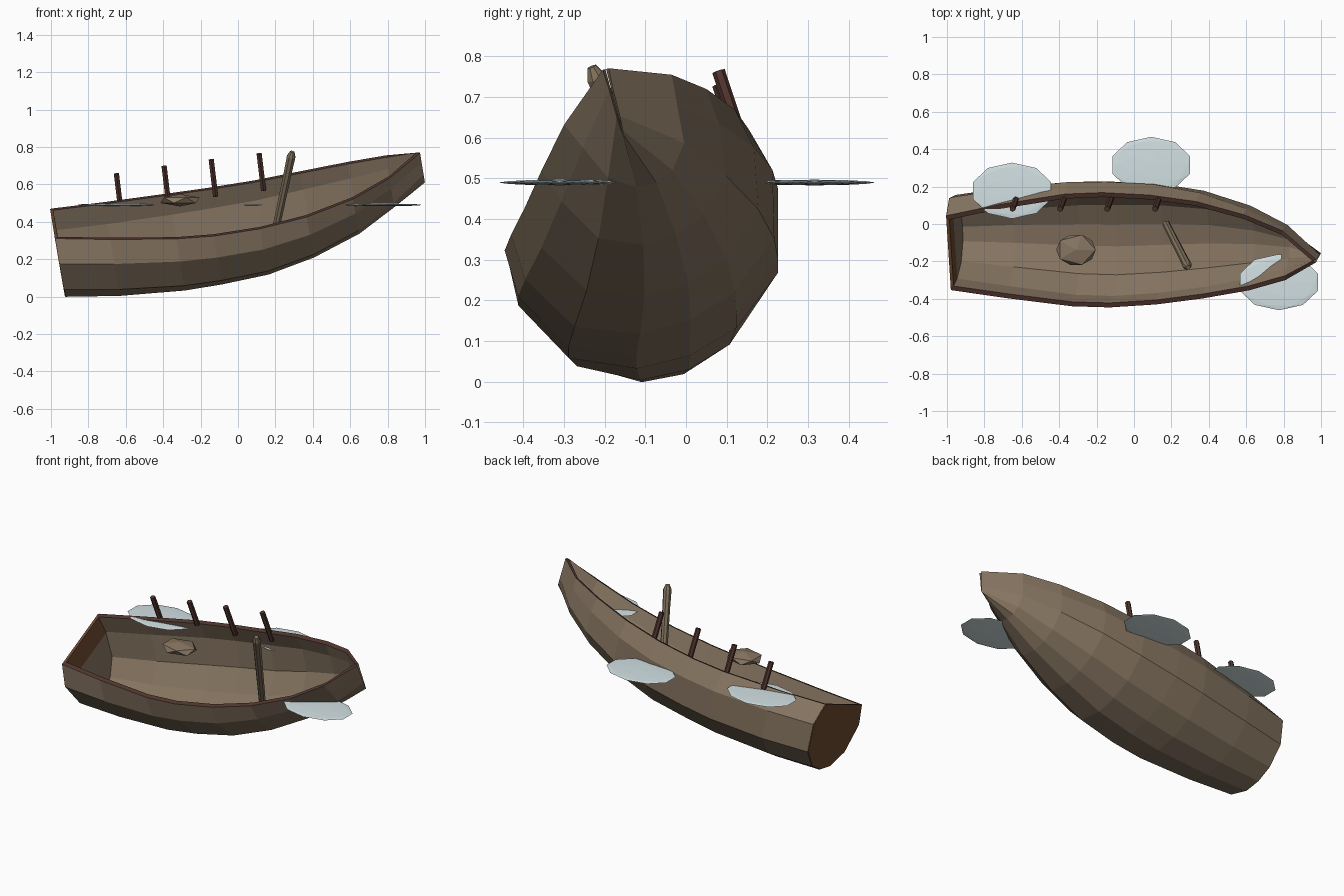
import bpy, bmesh, math
from mathutils import Vector

if "Cube" in bpy.data.objects:
    bpy.data.objects.remove(bpy.data.objects["Cube"])


def mat(name, rgb):
    m = bpy.data.materials.new(name)
    m.diffuse_color = (*rgb, 1)
    m.use_nodes = True
    m.node_tree.nodes["Principled BSDF"].inputs["Base Color"].default_value = m.diffuse_color
    return m


WOOD = mat("weathered wood", (0.24, 0.178, 0.12))
RIM = mat("dark red wood", (0.085, 0.037, 0.029))
TRANSOM = mat("brown stern board", (0.155, 0.070, 0.030))
OAR = mat("oar wood", (0.22, 0.172, 0.112))
PALE = mat("pale blue grey", (0.65, 0.75, 0.77))


def make(name, bm, *mats):
    bmesh.ops.recalc_face_normals(bm, faces=bm.faces)
    me = bpy.data.meshes.new(name)
    bm.to_mesh(me)
    bm.free()
    for m in mats:
        me.materials.append(m)
    ob = bpy.data.objects.new(name, me)
    bpy.context.collection.objects.link(ob)
    return ob


# hull stations: x, near gunwale y z, far gunwale y z, depth, fullness
STATIONS = [
    (-0.988, -0.354, 0.310, 0.045, 0.470, 0.400, 1.20),
    (-0.70, -0.396, 0.305, 0.105, 0.505, 0.405, 1.10),
    (-0.35, -0.440, 0.308, 0.160, 0.552, 0.395, 1.02),
    (-0.15, -0.446, 0.323, 0.168, 0.580, 0.382, 1.00),
    (0.10, -0.430, 0.362, 0.155, 0.620, 0.370, 1.00),
    (0.35, -0.398, 0.425, 0.120, 0.670, 0.338, 0.97),
    (0.60, -0.355, 0.520, 0.050, 0.720, 0.290, 0.92),
    (0.80, -0.300, 0.632, -0.035, 0.755, 0.225, 0.84),
    (0.973, -0.205, 0.767, -0.190, 0.771, 0.165, 0.60),
]
# half section: breadth share, depth share (gunwale to keel)
HALF = [(1, 0), (1.04, 0.31), (0.84, 0.73), (0.40, 0.95), (0, 1)]


def section(st, inset=0.0, dx=0.0, full=None):
    x, ny, nz, fy, fz, depth, own = st
    full = full or own
    across = Vector((0, fy - ny, fz - nz))
    b = across.length / 2
    across.normalize()
    down = Vector((0.16, across.z, -across.y))
    mid = Vector((x + dx, (ny + fy) / 2, (nz + fz) / 2))
    k = max(b - inset, 0.001) / b
    pts = []
    for side in (-1, 1):
        rows = HALF if side < 0 else HALF[-2::-1]
        for w, d in rows:
            u = side * w * b * k * (full if d > 0 else 1)
            p = mid + across * u + down * d * (depth - inset)
            p.x -= 0.06 * u
            pts.append(p)
    return pts


# hull: closed shell of outer skin, inner skin and dark rim
bm = bmesh.new()
rings = []
for i, st in enumerate(STATIONS):
    tip = i == len(STATIONS) - 1
    inner = section(st, 0.026, -0.02 if tip else 0, min(st[6], 0.98))
    loop = section(st) + inner[::-1]
    rings.append([bm.verts.new(p) for p in loop])
n = len(rings[0])
for a, c in zip(rings, rings[1:]):
    for j in range(n):
        k = (j + 1) % n
        f = bm.faces.new((a[j], a[k], c[k], c[j]))
        f.material_index = 1 if j in (n // 2 - 1, n - 1) else 0
for ring in (rings[0], rings[-1]):
    for j in range(n // 2 - 1):
        bm.faces.new((ring[j], ring[j + 1], ring[n - 2 - j], ring[n - 1 - j]))
make("hull", bm, WOOD, RIM)

# stern board: brown outside, brown upper and wood lower part inside
bm = bmesh.new()
a = [bm.verts.new(p) for p in section(STATIONS[0], 0.002, -0.004)]
c = [bm.verts.new(p) for p in section(STATIONS[0], 0.004, 0.012)]
bm.faces.new(a)
m = len(a)
for j in range(m // 2):
    quad = [c[j], c[j + 1], c[m - 2 - j], c[m - 1 - j]]
    f = bm.faces.new(list(dict.fromkeys(quad)))
    f.material_index = 1 if j > 0 else 0
for j in range(m):
    k = (j + 1) % m
    bm.faces.new((a[j], a[k], c[k], c[j]))
make("stern_board", bm, TRANSOM, WOOD)


def rod(name, stops, sides, m):
    """Tapered rod through (point, radius) stops."""
    axis = (stops[-1][0] - stops[0][0]).normalized()
    s = axis.cross(Vector((0, 1, 0))).normalized()
    t = axis.cross(s)
    bm = bmesh.new()
    prev = None
    for p, r in stops:
        ring = []
        for i in range(sides):
            q = math.tau * (i + 0.5) / sides
            ring.append(bm.verts.new(p + (s * math.cos(q) + t * math.sin(q)) * r))
        if prev:
            for i in range(sides):
                k = (i + 1) % sides
                bm.faces.new((prev[i], prev[k], ring[k], ring[i]))
        else:
            bm.faces.new(ring)
        prev = ring
    bm.faces.new(prev)
    make(name, bm, m)


# four pegs along the far gunwale
for i, (x, lo, hi) in enumerate([(-0.65, 0.505, 0.66), (-0.395, 0.54, 0.70),
                                 (-0.143, 0.54, 0.735), (0.113, 0.573, 0.768)]):
    h = hi - lo
    top = Vector((x, 0.080, hi - 0.004))
    rod(f"peg_{i + 1}", [(top + Vector((0.12 * h, 0.33 * h, -h)), 0.016), (top, 0.016)], 6, RIM)

# oar leaning up from the floor
foot, head = Vector((0.172, 0.0, 0.22)), Vector((0.29, -0.232, 0.775))
rod("oar", [(foot, 0.02), (foot.lerp(head, 0.8), 0.023), (foot.lerp(head, 0.95), 0.025),
            (head, 0.012)], 8, OAR)


def flat_ball(name, centre, size, sub, m):
    bm = bmesh.new()
    bmesh.ops.create_icosphere(bm, subdivisions=sub, radius=1)
    for v in bm.verts:
        v.co = Vector(centre) + Vector((v.co.x * size[0], v.co.y * size[1], v.co.z * size[2]))
    make(name, bm, m)


# bundle inside the boat and three thin pale discs
flat_ball("bundle", (-0.31, -0.138, 0.515), (0.118, 0.094, 0.033), 1, WOOD)
for i, (x, y) in enumerate([(-0.652, 0.178), (0.092, 0.316), (0.775, -0.311)]):
    flat_ball(f"disc_{i + 1}", (x, y, 0.49), (0.219, 0.15, 0.007), 2, PALE)
